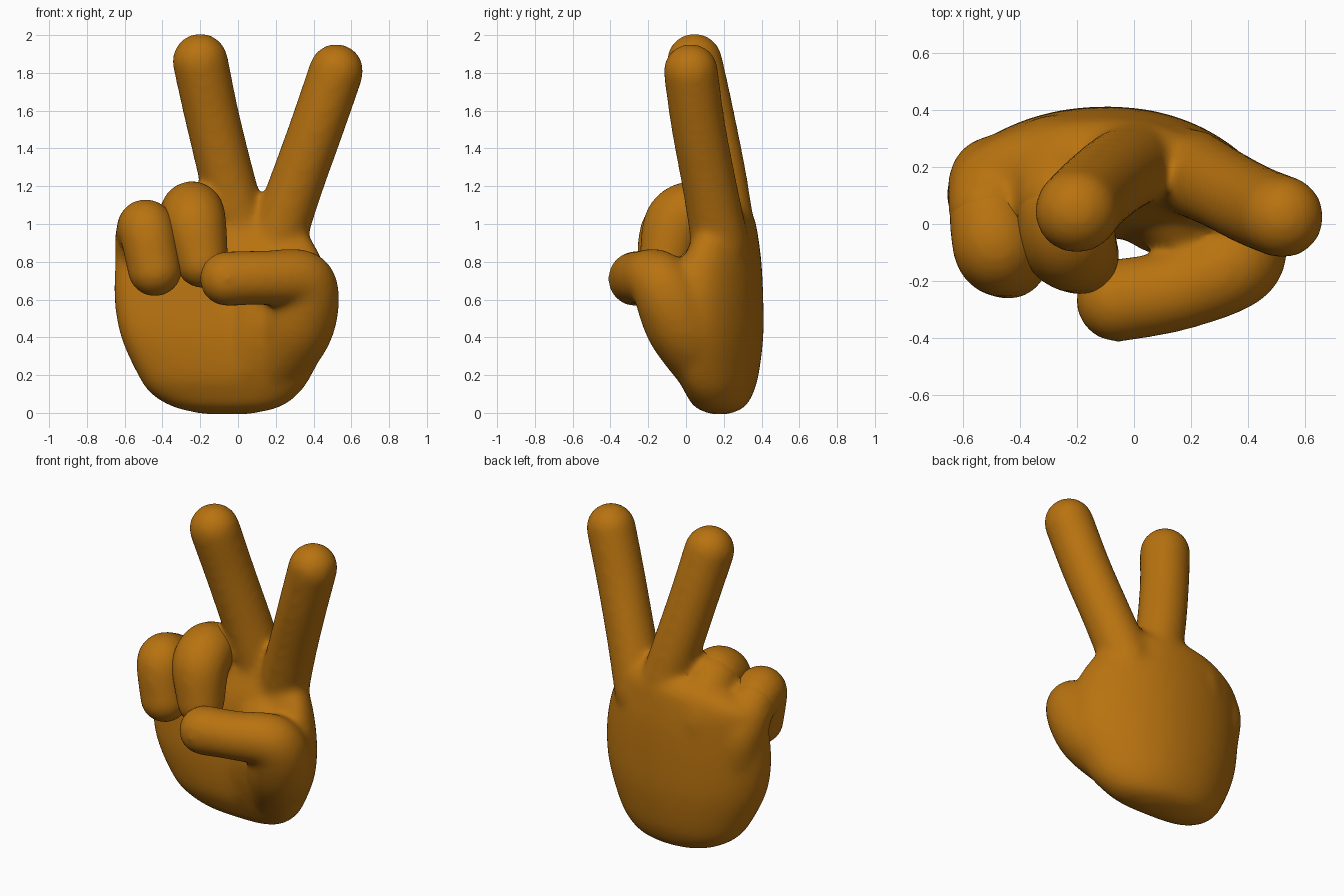
import bpy, bmesh
from math import cos, sin, pi, copysign
from mathutils import Vector, Matrix

cube = bpy.data.objects.get("Cube")
if cube:
    bpy.data.objects.remove(cube)

COLOUR = (0.48, 0.17, 0.005, 1)
skin = bpy.data.materials.new("amber skin")
skin.use_nodes = True
skin.diffuse_color = COLOUR
bsdf = skin.node_tree.nodes["Principled BSDF"]
bsdf.inputs["Base Color"].default_value = COLOUR
bsdf.inputs["Roughness"].default_value = 0.6


def spline(points, steps):
    """Smooth curve through points with any number of components."""
    pts = [Vector(p) for p in points]
    pts = [2 * pts[0] - pts[1]] + pts + [2 * pts[-1] - pts[-2]]
    for a, b, c, d in zip(pts, pts[1:], pts[2:], pts[3:]):
        for i in range(steps):
            t = i / steps
            yield 0.5 * (2 * b + (c - a) * t + (2 * a - 5 * b + 4 * c - d) * t ** 2
                         + (3 * b - a - 3 * c + d) * t ** 3)
    yield pts[-2]


def finger(bm, points):
    """Sweep a ball of changing radius along a smooth path of (x, y, z, r)."""
    for p in spline(points, 12):
        bmesh.ops.create_icosphere(bm, subdivisions=3, radius=p[3],
                                   matrix=Matrix.Translation(p[:3]))


def palm(bm, sections, sides=48):
    """Loft cupped, rounded sections of (z, x, half width, y, half depth)."""
    rings = []
    for z, xc, hw, yc, hd in spline(sections, 4):
        ring = []
        for i in range(sides):
            a = 2 * pi * i / sides
            c, s = cos(a), sin(a)
            x = xc + hw * copysign(abs(c) ** 0.85, c)
            cup = 0.42 if x > -0.1 else 0.3
            y = yc + hd * copysign(abs(s) ** 0.85, s) - cup * (x + 0.1) ** 2
            ring.append(bm.verts.new((x, y, z)))
        rings.append(ring)
    for low, high in zip(rings, rings[1:]):
        for i in range(sides):
            j = (i + 1) % sides
            bm.faces.new((low[i], low[j], high[j], high[i]))
    bm.faces.new(rings[0][::-1])
    bm.faces.new(rings[-1])


def finish(name, bm, soften):
    """Fuse the overlapping volumes into one smooth skin."""
    mesh = bpy.data.meshes.new(name)
    bm.to_mesh(mesh)
    bm.free()
    mesh.materials.append(skin)
    obj = bpy.data.objects.new(name, mesh)
    bpy.context.collection.objects.link(obj)
    fuse = obj.modifiers.new("fuse", 'REMESH')
    fuse.mode = 'VOXEL'
    fuse.voxel_size = 0.018
    fuse.use_smooth_shade = True
    smooth = obj.modifiers.new("soften", 'SMOOTH')
    smooth.factor = 0.5
    smooth.iterations = soften


# Palm
hand = bmesh.new()
palm(hand, [
    (-0.008, -0.06, 0.12, 0.18, 0.045),
    (0.03, -0.06, 0.28, 0.18, 0.13),
    (0.10, -0.07, 0.39, 0.18, 0.175),
    (0.20, -0.07, 0.46, 0.175, 0.21),
    (0.40, -0.07, 0.55, 0.18, 0.23),
    (0.60, -0.08, 0.575, 0.19, 0.22),
    (0.80, -0.10, 0.55, 0.20, 0.20),
    (0.95, -0.13, 0.50, 0.22, 0.16),
    (1.04, -0.08, 0.38, 0.23, 0.13),
    (1.10, -0.03, 0.25, 0.23, 0.08)])
# Raised middle and index fingers
finger(hand, [(0.02, 0.22, 0.95, 0.15), (-0.06, 0.175, 1.25, 0.148),
              (-0.14, 0.11, 1.58, 0.147), (-0.20, 0.045, 1.862, 0.15)])
finger(hand, [(0.20, 0.18, 0.90, 0.155), (0.305, 0.125, 1.20, 0.147),
              (0.42, 0.065, 1.52, 0.146), (0.52, 0.025, 1.81, 0.147)])
# Thumb with the muscle at its base
finger(hand, [(0.17, 0.13, 0.22, 0.17), (0.315, -0.02, 0.47, 0.20),
              (0.35, -0.135, 0.69, 0.165), (0.15, -0.23, 0.715, 0.147),
              (-0.058, -0.268, 0.71, 0.148)])
finger(hand, [(0.07, 0.13, 0.28, 0.20), (0.12, 0.085, 0.46, 0.20),
              (0.17, 0.07, 0.68, 0.185)])
# Knuckles of the folded fingers
finger(hand, [(-0.28, 0.20, 0.62, 0.15), (-0.28, 0.225, 0.90, 0.155),
              (-0.255, 0.09, 1.05, 0.165)])
finger(hand, [(-0.44, 0.14, 0.50, 0.16), (-0.495, 0.15, 0.80, 0.155),
              (-0.51, 0.05, 0.95, 0.142)])
finish("palm_thumb_and_raised_fingers", hand, 24)

# Folded ends of the ring and little fingers
folded = {
    "folded_ring_finger": [(-0.26, 0.12, 1.01, 0.15), (-0.245, 0.04, 1.06, 0.168),
                           (-0.23, -0.055, 1.00, 0.17), (-0.19, -0.11, 0.80, 0.14)],
    "folded_little_finger": [(-0.505, 0.07, 0.92, 0.14), (-0.50, 0.0, 0.965, 0.147),
                             (-0.48, -0.09, 0.965, 0.152), (-0.44, -0.12, 0.76, 0.145)],
}
for name, path in folded.items():
    bm = bmesh.new()
    finger(bm, path)
    finish(name, bm, 12)
